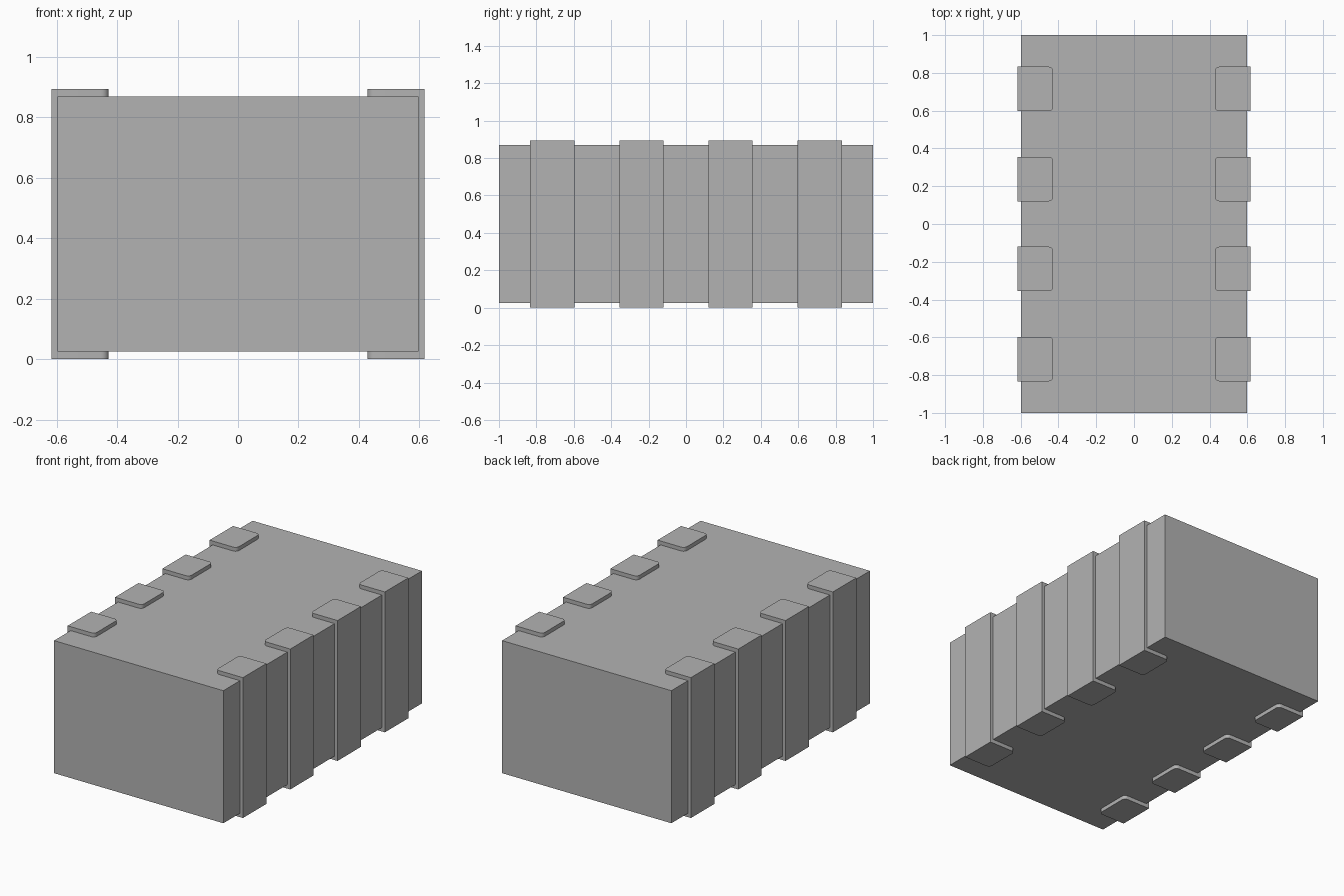
import bpy
import bmesh

cube = bpy.data.objects.get("Cube")
if cube:
    bpy.data.objects.remove(cube, do_unlink=True)

grey = bpy.data.materials.new("plain_grey")
grey.use_nodes = True
colour = (0.45, 0.45, 0.45, 1)
grey.diffuse_color = colour
grey.node_tree.nodes["Principled BSDF"].inputs["Base Color"].default_value = colour

HEIGHT = 0.895          # full height of the terminals
BODY = (1.194, 2.0, 0.845)
INNER, OUTER = 0.428, 0.618
PAD_LENGTH = 0.236


def box(name, centre, size, round_side=0):
    """Box; round_side (+1/-1) rounds the upright edges on that x side."""
    bm = bmesh.new()
    bmesh.ops.create_cube(bm, size=1)
    bmesh.ops.scale(bm, vec=size, verts=bm.verts)
    if round_side:
        edges = [e for e in bm.edges
                 if all(v.co.x * round_side > 0 for v in e.verts)
                 and abs(e.verts[0].co.z - e.verts[1].co.z) > 0.1]
        bmesh.ops.bevel(bm, geom=edges, offset=0.025, segments=5,
                        profile=0.5, affect='EDGES')
    mesh = bpy.data.meshes.new(name)
    bm.to_mesh(mesh)
    bm.free()
    mesh.materials.append(grey)
    obj = bpy.data.objects.new(name, mesh)
    obj.location = centre
    bpy.context.collection.objects.link(obj)
    if round_side:
        bpy.ops.object.select_all(action='DESELECT')
        obj.select_set(True)
        bpy.context.view_layer.objects.active = obj
        bpy.ops.object.shade_smooth_by_angle()
    return obj


# Main block
box("body", (0, 0, HEIGHT / 2), BODY)

# Four wrap-around terminals along each side, rounded on the inner corners
for side, label in ((1, "left"), (-1, "right")):
    for i, y in enumerate((-0.715, -0.238, 0.238, 0.715)):
        box(f"{label}_terminal_{i + 1}",
            (side * (INNER + OUTER) / 2, y, HEIGHT / 2),
            (OUTER - INNER, PAD_LENGTH, HEIGHT), -side)
